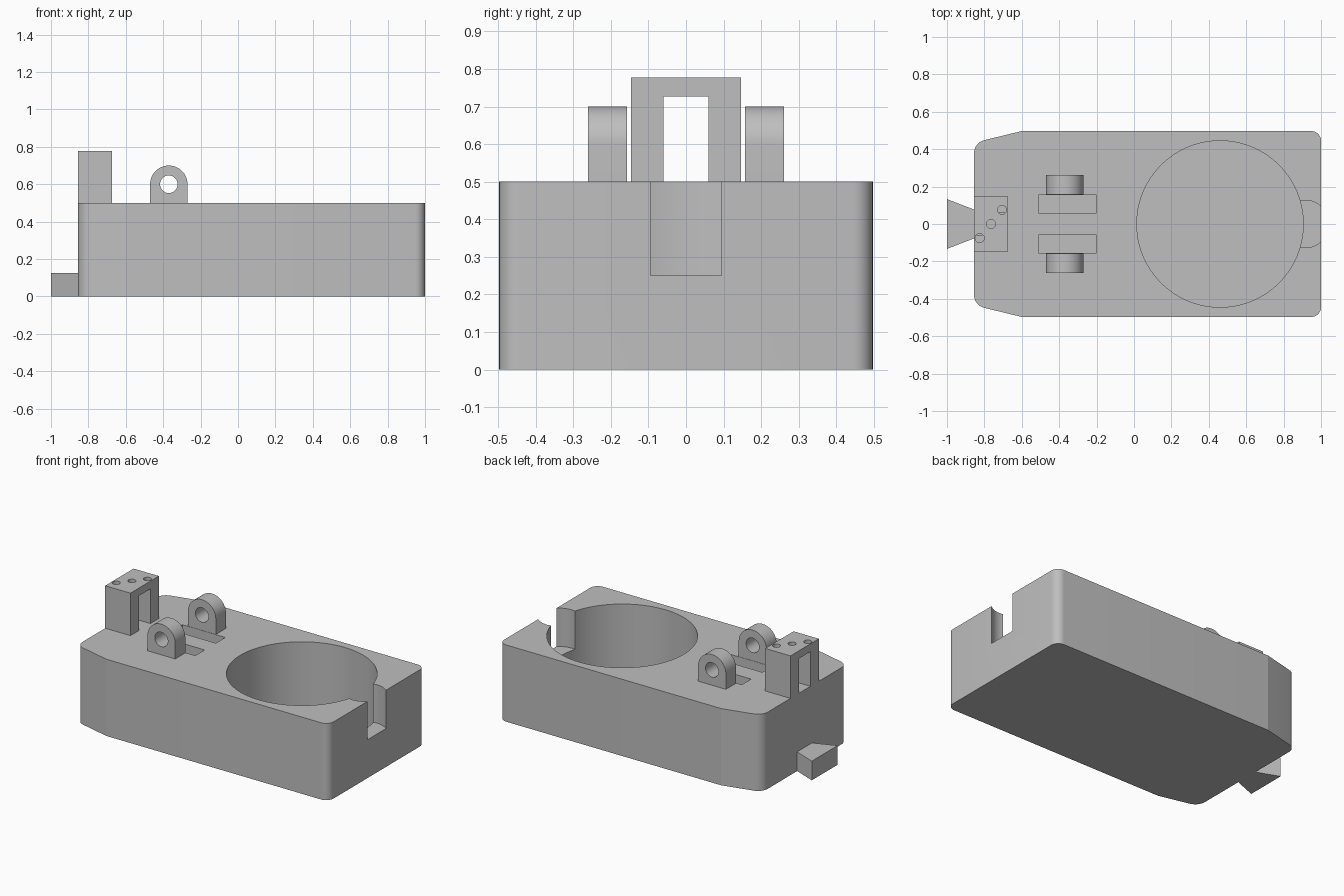
import bpy, bmesh, math
from mathutils import Vector

if "Cube" in bpy.data.objects:
    bpy.data.objects.remove(bpy.data.objects["Cube"], do_unlink=True)

grey = bpy.data.materials.new("plain grey")
grey.use_nodes = True
grey.diffuse_color = (0.52, 0.52, 0.52, 1)
grey.node_tree.nodes["Principled BSDF"].inputs["Base Color"].default_value = grey.diffuse_color


def prism(name, outline, lo, hi, axis="z", bevel=0.0):
    """Extrude a closed outline along an axis; optionally round its long edges."""
    place = {"x": lambda a, b, t: (t, a, b),
             "y": lambda a, b, t: (a, t, b),
             "z": lambda a, b, t: (a, b, t)}[axis]
    bm = bmesh.new()
    base = bm.faces.new([bm.verts.new(place(a, b, lo)) for a, b in outline])
    step = Vector(place(0, 0, hi - lo))
    new = bmesh.ops.extrude_face_region(bm, geom=[base], use_keep_orig=True)["geom"]
    bmesh.ops.translate(bm, vec=step, verts=[v for v in new if isinstance(v, bmesh.types.BMVert)])
    if bevel:
        upright = [e for e in bm.edges if abs(e.verts[0].co.z - e.verts[1].co.z) > 0.1
                   and abs(e.verts[0].co.x + 0.6) > 0.01]
        bmesh.ops.bevel(bm, geom=upright, offset=bevel, segments=8, profile=0.5, affect="EDGES")
    bmesh.ops.recalc_face_normals(bm, faces=bm.faces)
    mesh = bpy.data.meshes.new(name)
    bm.to_mesh(mesh)
    bm.free()
    mesh.materials.append(grey)
    obj = bpy.data.objects.new(name, mesh)
    bpy.context.collection.objects.link(obj)
    return obj


def arc(cx, cy, r, start=0, end=360, n=64):
    count = n if end - start == 360 else n + 1
    angles = [math.radians(start + (end - start) * i / n) for i in range(count)]
    return [(cx + r * math.cos(a), cy + r * math.sin(a)) for a in angles]


def rect(x0, x1, y0, y1):
    return [(x0, y0), (x1, y0), (x1, y1), (x0, y1)]


def cut(obj, cutters):
    """Subtract the cutters one by one, then discard them."""
    bpy.context.view_layer.objects.active = obj
    for c in cutters:
        c.hide_render = True
        mod = obj.modifiers.new("cut", "BOOLEAN")
        mod.operation, mod.solver, mod.object = "DIFFERENCE", "EXACT", c
        bpy.ops.object.modifier_apply(modifier=mod.name)
        bpy.data.objects.remove(c, do_unlink=True)


def smooth(obj):
    bpy.ops.object.select_all(action="DESELECT")
    obj.select_set(True)
    bpy.context.view_layer.objects.active = obj
    bpy.ops.object.shade_smooth_by_angle(angle=math.radians(12))


BACK, TOP, HALF = -0.855, 0.5, 0.497

# Body block, tapered towards the back, with rounded upright corners
half = [(1, HALF), (-0.6, HALF), (BACK, 0.435)]
body = prism("body", half + [(x, -y) for x, y in reversed(half)], 0, TOP, bevel=0.053)

# Round well, rounded end notch and two slots
cut(body, [
    prism("well_cutter", arc(0.46, 0, 0.445, n=96), 0.05, 0.7),
    prism("notch_cutter", arc(0.915, 0, 0.127), 0.25, 0.7),
    prism("left_slot_cutter", rect(-0.51, -0.2, 0.058, 0.155), 0.25, 0.7),
    prism("right_slot_cutter", rect(-0.51, -0.2, -0.155, -0.058), 0.25, 0.7),
])
smooth(body)

# Pair of pivot lugs with round tops and pin holes
for side, s in (("left", 1), ("right", -1)):
    lo, hi = sorted((s * 0.157, s * 0.261))
    lug = prism(side + "_lug", [(-0.47, TOP), (-0.27, TOP)] + arc(-0.37, 0.6, 0.1, 0, 180, 32),
                lo, hi, "y")
    cut(lug, [prism("pin_cutter", arc(-0.37, 0.6, 0.047, n=40), lo - 0.1, hi + 0.1, "y")])
    smooth(lug)

# Arch bracket with three small holes through its top
leg = [(0.146, TOP), (0.146, 0.777), (-0.146, 0.777), (-0.146, TOP),
       (-0.06, TOP), (-0.06, 0.726), (0.06, 0.726), (0.06, TOP)]
bracket = prism("arch_bracket", leg, BACK, -0.673, "x")
cut(bracket, [prism("hole_cutter", arc(-0.765 + 0.06 * i, 0.075 * i, 0.024, n=24), 0.72, 0.9)
              for i in (-1, 0, 1)])
smooth(bracket)

# Dovetail tab at the back
prism("dovetail_tab", [(BACK, 0.077), (-1, 0.133), (-1, -0.133), (BACK, -0.077)], 0, 0.125)
